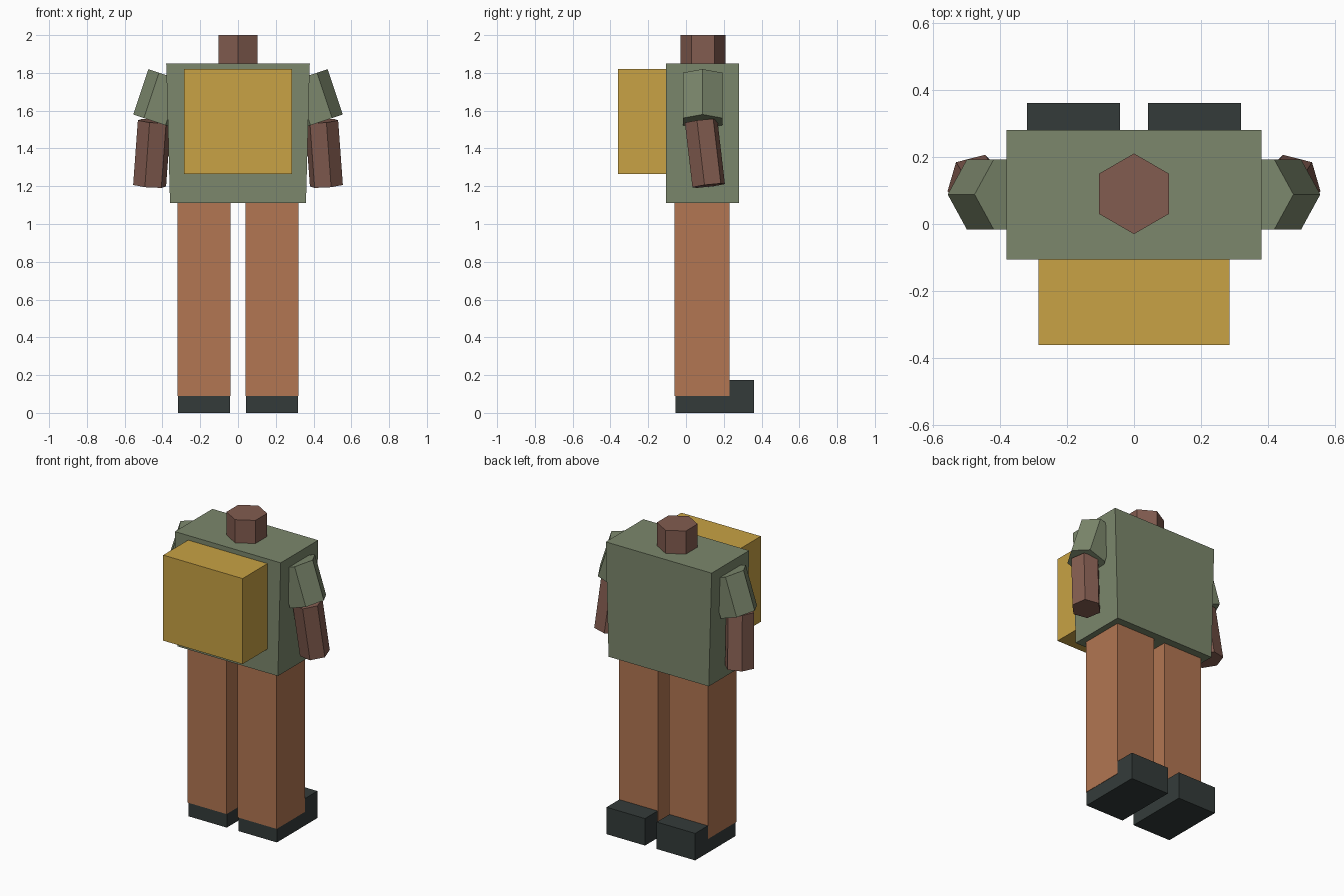
import bpy, bmesh, math
from mathutils import Vector, Matrix

if "Cube" in bpy.data.objects:
    bpy.data.objects.remove(bpy.data.objects["Cube"])


def material(name, rgb):
    m = bpy.data.materials.new(name)
    m.diffuse_color = (*rgb, 1)
    m.use_nodes = True
    m.node_tree.nodes["Principled BSDF"].inputs["Base Color"].default_value = m.diffuse_color
    return m


GREEN = material("olive_cloth", (0.20, 0.243, 0.15))
YELLOW = material("mustard_canvas", (0.578, 0.361, 0.058))
RUST = material("rust_trousers", (0.445, 0.181, 0.084))
SKIN = material("brown_skin", (0.225, 0.107, 0.08))
DARK = material("dark_leather", (0.034, 0.044, 0.042))


def finish(bm, name, mat):
    bmesh.ops.recalc_face_normals(bm, faces=bm.faces)
    mesh = bpy.data.meshes.new(name)
    bm.to_mesh(mesh)
    bm.free()
    mesh.materials.append(mat)
    obj = bpy.data.objects.new(name, mesh)
    bpy.context.collection.objects.link(obj)
    return obj


def box(name, mat, x, y, z, bottom_scale=1.0):
    """Box between min/max pairs, optionally narrower in x at the bottom."""
    bm = bmesh.new()
    bmesh.ops.create_cube(bm, size=1)
    for v in bm.verts:
        s = bottom_scale if v.co.z < 0 else 1.0
        v.co = Vector((sum(x) / 2 + v.co.x * (x[1] - x[0]) * s,
                       sum(y) / 2 + v.co.y * (y[1] - y[0]),
                       sum(z) / 2 + v.co.z * (z[1] - z[0])))
    return finish(bm, name, mat)


def hex_prism(name, mat, bottom, top, radius, first_angle):
    """Six-sided prism along an axis, first corner at the given angle."""
    a, b = Vector(bottom), Vector(top)
    tilt = Vector((0, 0, 1)).rotation_difference(b - a).to_matrix()
    bm = bmesh.new()
    rings = []
    for centre in (a, b):
        ring = []
        for i in range(6):
            t = math.radians(first_angle + 60 * i)
            p = Vector((radius * math.cos(t), radius * math.sin(t), 0))
            ring.append(bm.verts.new(centre + tilt @ p))
        rings.append(ring)
        bm.faces.new(ring)
    for i in range(6):
        j = (i + 1) % 6
        bm.faces.new((rings[0][i], rings[0][j], rings[1][j], rings[1][i]))
    return finish(bm, name, mat)


def mirror(obj):
    """Add the matching part on the other side of x = 0."""
    m = obj.modifiers.new("mirror", 'MIRROR')
    m.use_axis[0] = True
    m.use_clip = False
    m.use_mirror_merge = False


# Torso, neck and pack
box("torso", GREEN, (-0.38, 0.38), (-0.105, 0.28), (1.11, 1.85), 0.947)
hex_prism("neck", SKIN, (0, 0.09, 1.80), (0, 0.09, 2.0), 0.12, 90)
box("pack", YELLOW, (-0.285, 0.285), (-0.36, -0.104), (1.265, 1.82))

# Legs and shoes
mirror(box("legs", RUST, (0.04, 0.32), (-0.06, 0.23), (0.09, 1.112)))
mirror(box("shoes", DARK, (0.042, 0.318), (-0.055, 0.36), (0, 0.175)))

# Sleeves and forearms
mirror(hex_prism("sleeves", GREEN, (0.441, 0.088, 1.542),
                 (0.361, 0.088, 1.782), 0.12, 0))
mirror(hex_prism("forearms", SKIN, (0.468, 0.12, 1.203),
                 (0.443, 0.08, 1.545), 0.09, -14))
